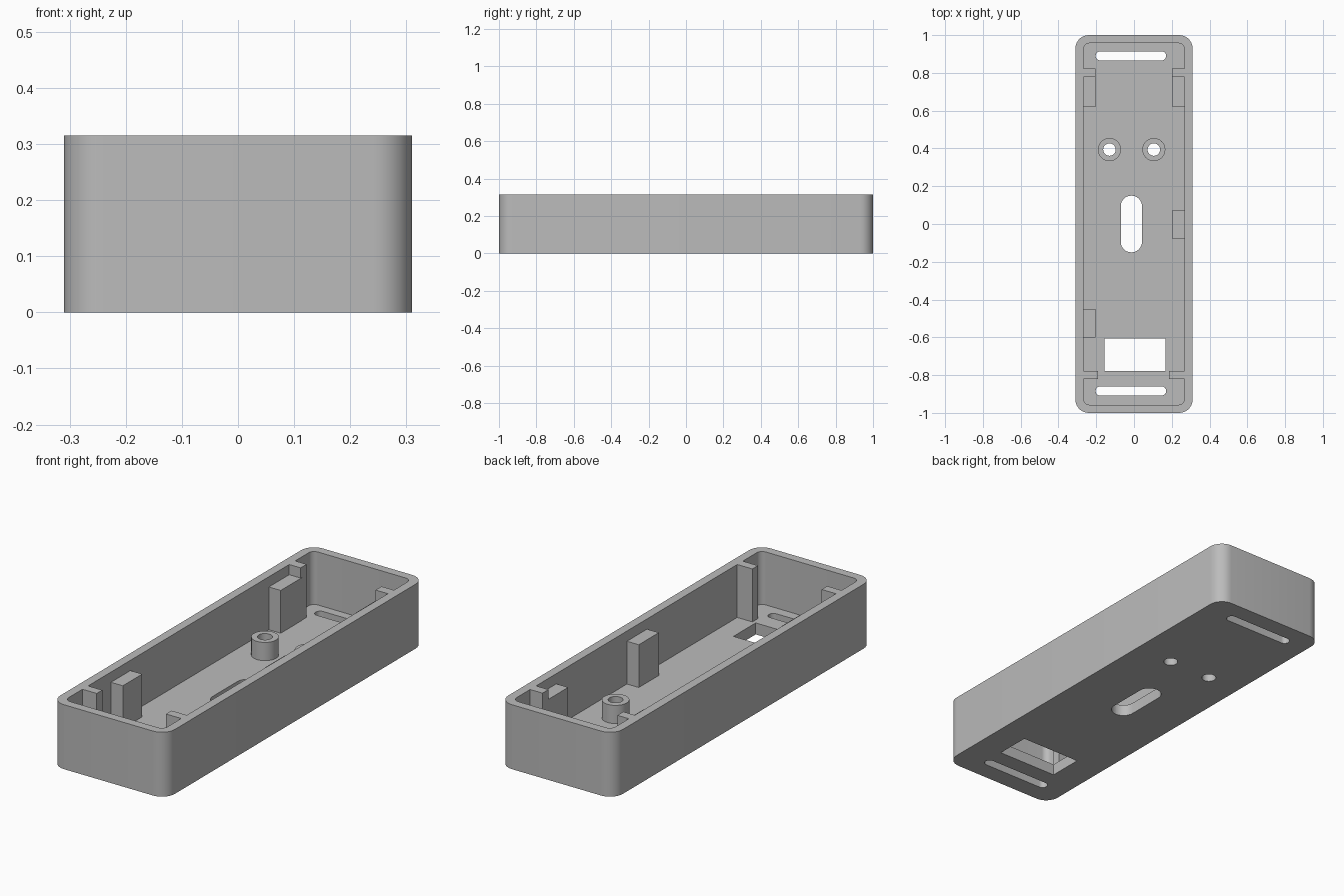
import bpy, bmesh, math
from mathutils import Vector

if "Cube" in bpy.data.objects:
    bpy.data.objects.remove(bpy.data.objects["Cube"])

H, FLOOR, BLOCK_TOP, BOSS_TOP = 0.315, 0.056, 0.265, 0.145

grey = bpy.data.materials.new("grey plastic")
grey.diffuse_color = (0.5, 0.5, 0.5, 1)
grey.use_nodes = True
grey.node_tree.nodes["Principled BSDF"].inputs["Base Color"].default_value = grey.diffuse_color


def prism(name, corners, z0, z1, steps=8):
    """Extrude an outline of (x, y, corner radius) points from z0 to z1."""
    pts, n = [], len(corners)
    for i, (x, y, r) in enumerate(corners):
        p = Vector((x, y))
        if r == 0:
            pts.append(p)
            continue
        a = (Vector(corners[i - 1][:2]) - p).normalized()
        b = (Vector(corners[(i + 1) % n][:2]) - p).normalized()
        c = p + (a + b) * r                       # square corners only
        for k in range(steps + 1):
            t = math.pi / 2 * k / steps
            pts.append(c - b * r * math.cos(t) - a * r * math.sin(t))
    bm = bmesh.new()
    face = bm.faces.new([bm.verts.new((p.x, p.y, z0)) for p in pts])
    top = bmesh.ops.extrude_face_region(bm, geom=[face])["geom"]
    bmesh.ops.translate(bm, vec=(0, 0, z1 - z0),
                        verts=[v for v in top if isinstance(v, bmesh.types.BMVert)])
    bmesh.ops.recalc_face_normals(bm, faces=bm.faces)
    mesh = bpy.data.meshes.new(name)
    bm.to_mesh(mesh)
    bm.free()
    mesh.materials.append(grey)
    ob = bpy.data.objects.new(name, mesh)
    bpy.context.collection.objects.link(ob)
    return ob


def rect(name, x0, x1, y0, y1, z0, z1, r=0.0):
    return prism(name, [(x0, y0, r), (x1, y0, r), (x1, y1, r), (x0, y1, r)], z0, z1)


def disc(name, x, y, radius, z0, z1, n=32):
    ring = [(x + radius * math.cos(2 * math.pi * i / n),
             y + radius * math.sin(2 * math.pi * i / n), 0) for i in range(n)]
    return prism(name, ring, z0, z1)


def combine(target, tool, operation):
    """Apply one boolean and remove the tool."""
    bpy.context.view_layer.objects.active = target
    mod = target.modifiers.new("cut", "BOOLEAN")
    mod.operation, mod.object, mod.solver = operation, tool, "EXACT"
    bpy.ops.object.modifier_apply(modifier=mod.name)
    bpy.data.objects.remove(tool)


# Outer tray body
tray = rect("tray", -0.31, 0.31, -1, 1, 0, H, 0.07)

# Cavity, with four full-height divider ribs left standing in its outline
W, E, R = 0.267, 0.957, 0.03
cavity = prism("cavity", [
    (-W, -E, R), (W, -E, R),
    (W, -0.82, 0), (0.185, -0.82, 0), (0.185, -0.777, 0), (W, -0.777, 0),
    (W, 0.777, 0), (0.2, 0.777, 0), (0.2, 0.823, 0), (W, 0.823, 0),
    (W, E, R), (-W, E, R),
    (-W, 0.823, 0), (-0.205, 0.823, 0), (-0.205, 0.777, 0), (-W, 0.777, 0),
    (-W, -0.777, 0), (-0.19, -0.777, 0), (-0.19, -0.82, 0), (-W, -0.82, 0),
], FLOOR, H + 0.1)
combine(tray, cavity, "DIFFERENCE")

# Support blocks along the side walls, sunk slightly into wall and floor
for side, y0, y1 in [(-1, 0.62, 0.785), (1, 0.62, 0.785), (1, -0.08, 0.075), (-1, -0.6, -0.45)]:
    xs = sorted((side * 0.203, side * 0.285))
    combine(tray, rect("block", *xs, y0, y1, FLOOR - 0.02, BLOCK_TOP), "UNION")

# Screw bosses
for x in (-0.13, 0.105):
    combine(tray, disc("boss", x, 0.394, 0.061, FLOOR - 0.02, BOSS_TOP), "UNION")
    combine(tray, disc("screw_hole", x, 0.394, 0.033, -0.1, 0.2), "DIFFERENCE")

# Floor openings: two strap slots, cable slot, window
for x0, x1, y0, y1, r in [(-0.203, 0.17, 0.866, 0.914, 0.0235),
                          (-0.203, 0.17, -0.908, -0.86, 0.0235),
                          (-0.07, 0.042, -0.15, 0.15, 0.055),
                          (-0.157, 0.167, -0.777, -0.605, 0)]:
    combine(tray, rect("opening", x0, x1, y0, y1, -0.1, 0.1, r), "DIFFERENCE")

# Smooth the rounded corners, keep edges sharp
bpy.ops.object.select_all(action="DESELECT")
tray.select_set(True)
bpy.context.view_layer.objects.active = tray
bpy.ops.object.shade_smooth_by_angle(angle=math.radians(30))
